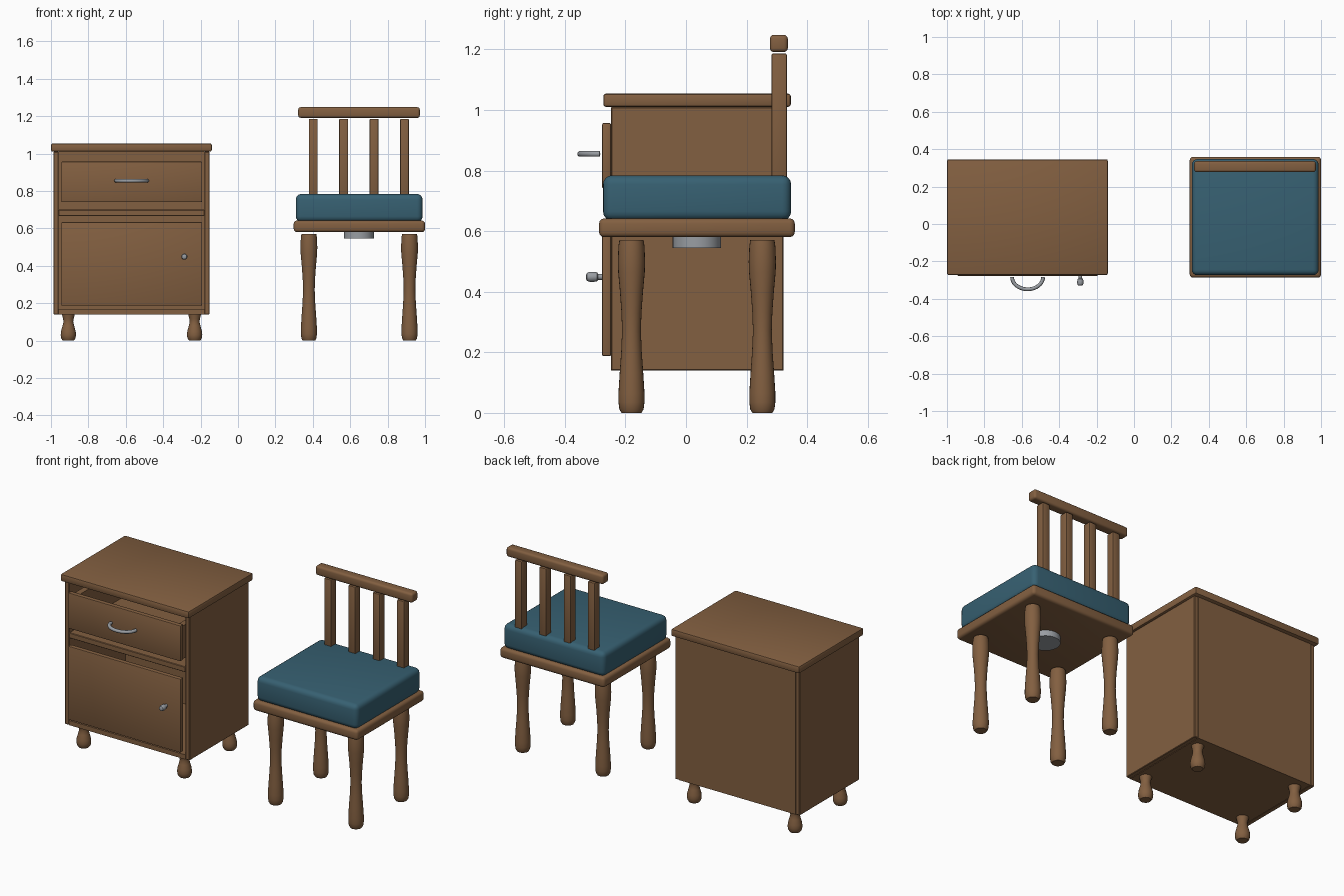
import bpy, bmesh, math
from mathutils import Vector

if "Cube" in bpy.data.objects:
    bpy.data.objects.remove(bpy.data.objects["Cube"])


def material(name, rgb):
    m = bpy.data.materials.new(name)
    m.diffuse_color = (*rgb, 1)
    m.use_nodes = True
    m.node_tree.nodes["Principled BSDF"].inputs["Base Color"].default_value = m.diffuse_color
    return m


WOOD = material("brown wood", (0.225, 0.115, 0.052))
FABRIC = material("teal fabric", (0.038, 0.118, 0.168))
METAL = material("grey metal", (0.32, 0.34, 0.365))


def finish(name, bm, mat, smooth=35):
    bmesh.ops.recalc_face_normals(bm, faces=bm.faces)
    me = bpy.data.meshes.new(name)
    bm.to_mesh(me)
    bm.free()
    me.materials.append(mat)
    ob = bpy.data.objects.new(name, me)
    bpy.context.collection.objects.link(ob)
    bpy.ops.object.select_all(action='DESELECT')
    ob.select_set(True)
    bpy.context.view_layer.objects.active = ob
    bpy.ops.object.shade_smooth_by_angle(angle=math.radians(smooth))
    return ob


def add_box(bm, x, y, z):
    vs = bmesh.ops.create_cube(bm, size=1)["verts"]
    for v in vs:
        v.co = Vector([(a + b) / 2 + c * (b - a) for (a, b), c in zip((x, y, z), v.co)])


def box(name, x, y, z, mat=WOOD, bevel=0.006, seg=2):
    bm = bmesh.new()
    add_box(bm, x, y, z)
    if bevel:
        bmesh.ops.bevel(bm, geom=bm.edges[:], offset=bevel, segments=seg,
                        profile=0.5, affect='EDGES')
    return finish(name, bm, mat)


def lathe(name, profile, loc, mat, axis='Z', sides=24):
    """Revolve (radius, height) points, capped at both ends."""
    bm = bmesh.new()
    rings = []
    for r, h in profile:
        ring = []
        for i in range(sides):
            a = 2 * math.pi * i / sides
            p = Vector((r * math.cos(a), r * math.sin(a), h))
            if axis == '-Y':
                p = Vector((p.x, -p.z, p.y))
            ring.append(bm.verts.new(p + Vector(loc)))
        rings.append(ring)
    for a, b in zip(rings, rings[1:]):
        for i in range(sides):
            j = (i + 1) % sides
            bm.faces.new((a[i], a[j], b[j], b[i]))
    bm.faces.new(rings[0])
    bm.faces.new(rings[-1])
    return finish(name, bm, mat, 40)


# --- Cabinet: open-fronted carcass with a shelf
X0, X1, Y0, Y1, Z0, Z1, T = -0.987, -0.152, -0.247, 0.322, 0.14, 1.01, 0.028
for name, x in (("left", (X0, X0 + T)), ("right", (X1 - T, X1))):
    box(f"cabinet_{name}_side", x, (Y0, Y1), (Z0, Z1), bevel=0.003, seg=1)
box("cabinet_back", (X0 + T, X1 - T), (Y1 - T, Y1), (Z0, Z1), bevel=0)
box("cabinet_floor", (X0 + T, X1 - T), (Y0, Y1 - T), (Z0, Z0 + T), bevel=0)
box("cabinet_shelf", (X0 + T, X1 - T), (Y0, Y1 - T), (0.667, 0.70), bevel=0.003, seg=1)
box("cabinet_top", (-1.0, -0.14), (-0.273, 0.346), (Z1, 1.054), bevel=0.009)

# --- Drawer with an open box behind its front, and the door
box("drawer_front", (-0.945, -0.192), (-0.277, -0.247), (0.74, 0.957))
bm = bmesh.new()
add_box(bm, (-0.935, -0.90), (-0.247, 0.26), (0.74, 0.94))
add_box(bm, (-0.237, -0.202), (-0.247, 0.26), (0.74, 0.94))
add_box(bm, (-0.90, -0.237), (0.23, 0.26), (0.74, 0.94))
add_box(bm, (-0.90, -0.237), (-0.247, 0.23), (0.74, 0.765))
finish("drawer_box", bm, WOOD)
box("cabinet_door", (-0.945, -0.192), (-0.277, -0.247), (0.187, 0.634))

# --- Curved drawer handle and door knob
cu = bpy.data.curves.new("drawer_handle", 'CURVE')
cu.dimensions = '3D'
cu.bevel_depth = 0.010
cu.bevel_resolution = 3
cu.use_fill_caps = True
N = 20
sp = cu.splines.new('POLY')
sp.points.add(N)
for i, p in enumerate(sp.points):
    a = math.pi * i / N
    p.co = (-0.569 - 0.083 * math.cos(a), -0.284 - 0.065 * math.sin(a), 0.855, 1)
cu.materials.append(METAL)
bpy.context.collection.objects.link(bpy.data.objects.new("drawer_handle", cu))
lathe("door_knob", [(0.010, 0.277), (0.010, 0.290), (0.015, 0.294), (0.0165, 0.305),
                    (0.0165, 0.318), (0.013, 0.327), (0.007, 0.330)],
      (-0.287, 0, 0.449), METAL, '-Y')

# --- Turned feet and legs share the same corner layout front to back
FOOT = [(0.030, 0), (0.038, 0.012), (0.041, 0.030), (0.039, 0.05), (0.031, 0.08),
        (0.026, 0.10), (0.028, 0.115), (0.034, 0.14)]
LEG = [(0.033, 0), (0.040, 0.012), (0.043, 0.035), (0.043, 0.065), (0.039, 0.13),
       (0.034, 0.20), (0.031, 0.27), (0.033, 0.33), (0.038, 0.40), (0.044, 0.465),
       (0.045, 0.50), (0.043, 0.55), (0.040, 0.57)]
for row, y in (("front", -0.18), ("back", 0.252)):
    for side, xf, xl in (("left", -0.907, 0.379), ("right", -0.232, 0.917)):
        lathe(f"cabinet_{row}_{side}_foot", FOOT, (xf, y, 0), WOOD)
        lathe(f"chair_{row}_{side}_leg", LEG, (xl, y, 0), WOOD)

# --- Chair seat, cushion and the round fitting underneath
box("chair_seat", (0.298, 1.0), (-0.287, 0.359), (0.58, 0.642), bevel=0.017, seg=3)
box("seat_cushion", (0.309, 0.987), (-0.274, 0.347), (0.635, 0.784), FABRIC, 0.03, 4)
lathe("seat_fitting", [(0.080, 0.545), (0.080, 0.585)], (0.647, 0.036, 0), METAL, sides=32)

# --- Chair back: four slats and a top rail
for i in range(4):
    x = 0.402 + i * 0.1628
    box(f"back_slat_{i + 1}", (x - 0.0235, x + 0.0235), (0.282, 0.333), (0.75, 1.186), bevel=0.005)
box("back_top_rail", (0.322, 0.972), (0.277, 0.336), (1.191, 1.248), bevel=0.013, seg=3)
